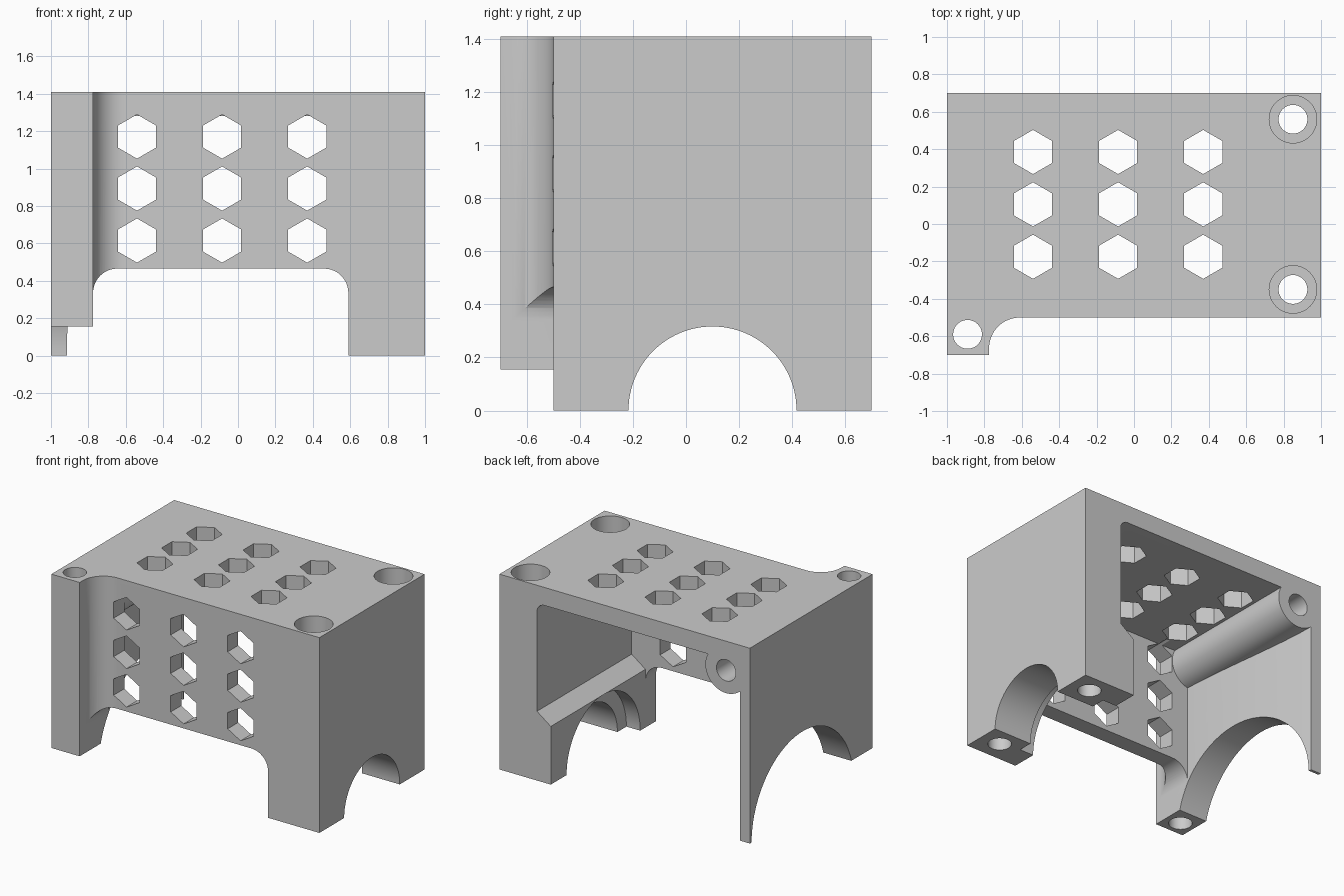
import bpy, bmesh, math
from mathutils import Vector

old = bpy.data.objects.get("Cube")
if old:
    bpy.data.objects.remove(old, do_unlink=True)

# One plain grey material
grey = bpy.data.materials.new("plain grey")
grey.use_nodes = True
colour = (0.6, 0.6, 0.6, 1)
grey.diffuse_color = colour
grey.node_tree.nodes["Principled BSDF"].inputs["Base Color"].default_value = colour


def prism(name, points, axis, lo, hi):
    """Extrude a flat outline along an axis, from lo to hi."""
    place = {"x": lambda u, v, w: (w, u, v),
             "y": lambda u, v, w: (u, w, v),
             "z": lambda u, v, w: (u, v, w)}[axis]
    bm = bmesh.new()
    face = bm.faces.new([bm.verts.new(place(u, v, lo)) for u, v in points])
    ext = bmesh.ops.extrude_face_region(bm, geom=[face])
    verts = [g for g in ext["geom"] if isinstance(g, bmesh.types.BMVert)]
    bmesh.ops.translate(bm, verts=verts, vec=Vector(place(0, 0, hi - lo)))
    bmesh.ops.recalc_face_normals(bm, faces=bm.faces)
    mesh = bpy.data.meshes.new(name)
    bm.to_mesh(mesh)
    bm.free()
    obj = bpy.data.objects.new(name, mesh)
    bpy.context.collection.objects.link(obj)
    mesh.materials.append(grey)
    return obj


def arc(cx, cy, r, start, end, n):
    angles = [math.radians(start + (end - start) * i / n) for i in range(n + 1)]
    return [(cx + r * math.cos(a), cy + r * math.sin(a)) for a in angles]


def circle(cx, cy, r, n=64, start=0):
    return arc(cx, cy, r, start, start + 360, n)[:-1]


def rect(u0, u1, v0, v1):
    return [(u0, v0), (u1, v0), (u1, v1), (u0, v1)]


def combine(target, tool, operation="DIFFERENCE"):
    """Apply a boolean and discard the tool."""
    tool.hide_render = True
    mod = target.modifiers.new("cut", "BOOLEAN")
    mod.operation, mod.object, mod.solver = operation, tool, "EXACT"
    bpy.context.view_layer.update()
    graph = bpy.context.evaluated_depsgraph_get()
    mesh = bpy.data.meshes.new_from_object(target.evaluated_get(graph))
    target.modifiers.clear()
    target.data = mesh
    bpy.data.objects.remove(tool, do_unlink=True)


TOP, BACK, FRONT = 1.41, 0.70, -0.50
POST = -0.775

# Housing block with a filleted corner post
outline = [(-1, -0.7), (POST, -0.7)]
outline += arc(POST + 0.165, FRONT - 0.165, 0.165, 180, 90, 16)
outline += [(1, FRONT), (1, BACK), (-1, BACK)]
housing = prism("housing", outline, "z", 0, TOP)

# Cavity: side profile with a chamfered ledge, limited by the curved side wall
profile = [(-1.5, -0.5), (0.59, -0.5), (0.59, 0.42), (0.70, 0.50)]
profile += arc(0.64, 1.22, 0.06, 0, 90, 8) + [(-1.5, 1.28)]
cavity = prism("cavity", profile, "y", -0.38, 0.9)
wall = []
for i in range(17):
    t = i / 16
    wall.append((-0.92 + 0.145 * t + 0.1 * t * (1 - t), BACK - 1.08 * t))
plan = [(1.2, 0.95), (-0.92, 0.95)] + wall + [(POST, -0.6), (1.2, -0.6)]
combine(cavity, prism("cavity_plan", plan, "z", -1, 2), "INTERSECT")
# Round boss left standing along the side wall
combine(cavity, prism("boss", circle(-0.81, 1.20, 0.165), "y", -0.8, 1.1))
combine(housing, cavity)
combine(housing, prism("boss_hole", circle(-0.81, 1.20, 0.077, 40), "y", 0.1, 0.9))

# Wide front opening with rounded upper corners
opening = [(POST, -0.2)] + arc(POST + 0.13, 0.335, 0.13, 180, 90, 12)
opening += arc(0.46, 0.335, 0.13, 90, 0, 12) + [(0.59, -0.2)]
combine(housing, prism("front_opening", opening, "y", -0.9, -0.3))

# Raised foot under the corner post
combine(housing, prism("foot_gap", rect(-1.2, -0.7, -0.9, -0.459), "z", -0.3, 0.155))

# Side arches: large on one wall, stepped on the other
for radius, x0, x1 in ((0.58, -1.2, -0.6), (0.42, 0.4, 0.70), (0.317, 0.5, 1.2)):
    combine(housing, prism("arch", circle(0.10, 0, radius, 96), "x", x0, x1))

# Screw holes, counterbored from above on the two legs
combine(housing, prism("post_hole", circle(-0.89, -0.59, 0.077, 40), "z", -0.5, 2))
for y in (0.56, -0.35):
    combine(housing, prism("leg_hole", circle(0.85, y, 0.077, 40), "z", -0.5, 2))
    combine(housing, prism("counterbore", circle(0.85, y, 0.127, 48), "z", 0.25, 2))

# Hexagonal vents through the front and the top
for x in (-0.54, -0.085, 0.37):
    for row in range(3):
        front_hex = circle(x, 0.615 + 0.278 * row, 0.118, 6, 30)
        top_hex = circle(x, -0.175 + 0.28 * row, 0.118, 6, 30)
        combine(housing, prism("front_vent", front_hex, "y", -0.9, -0.3))
        combine(housing, prism("top_vent", top_hex, "z", 1.2, 1.6))

# Smooth curves, sharp edges
bpy.ops.object.select_all(action="DESELECT")
housing.select_set(True)
bpy.context.view_layer.objects.active = housing
bpy.ops.object.shade_smooth_by_angle(angle=math.radians(30))
